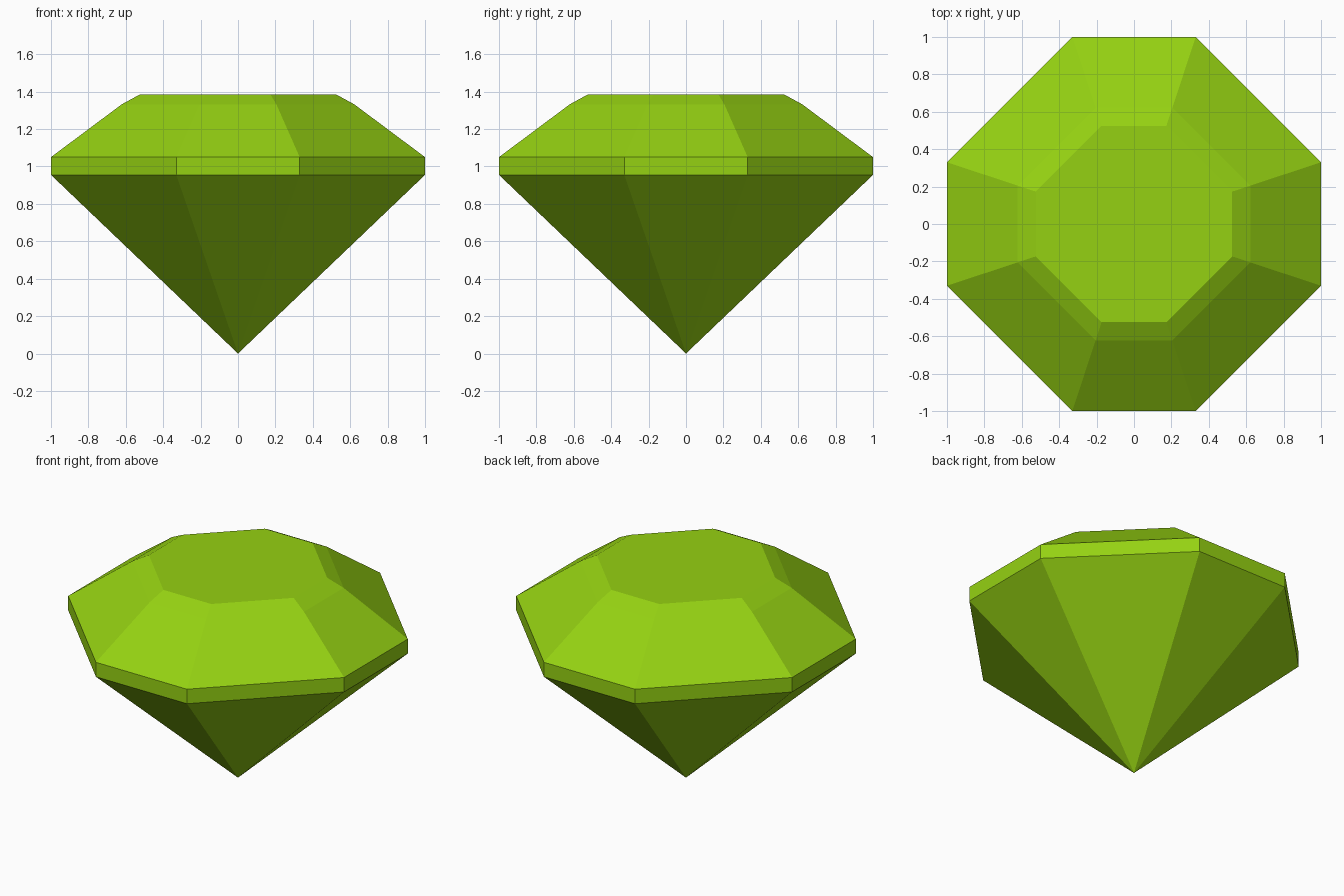
import bpy, bmesh

if "Cube" in bpy.data.objects:
    bpy.data.objects.remove(bpy.data.objects["Cube"])

# One flat gem colour
mat = bpy.data.materials.new("lime green")
mat.diffuse_color = (0.30, 0.64, 0.006, 1.0)
mat.use_nodes = True
mat.node_tree.nodes["Principled BSDF"].inputs["Base Color"].default_value = mat.diffuse_color

# Cut-corner octagon outline (half width 1), counter-clockwise from above
C = 0.33
OUTLINE = [(1, -C), (1, C), (C, 1), (-C, 1), (-1, C), (-1, -C), (-C, -1), (C, -1)]

# (scale, height): girdle bottom, girdle top, crown break, table
PROFILE = [(1.0, 0.955), (1.0, 1.05), (0.622, 1.332), (0.525, 1.385)]

bm = bmesh.new()
rings = [[bm.verts.new((x * s, y * s, z)) for x, y in OUTLINE] for s, z in PROFILE]
tip = bm.verts.new((0, 0, 0))
n = len(OUTLINE)

for i in range(n):
    j = (i + 1) % n
    # Pavilion facets down to the point
    bm.faces.new((tip, rings[0][j], rings[0][i]))
    # Girdle and crown facets
    for low, high in zip(rings, rings[1:]):
        bm.faces.new((low[i], low[j], high[j], high[i]))
# Flat table on top
bm.faces.new(rings[-1])
bmesh.ops.recalc_face_normals(bm, faces=bm.faces)

mesh = bpy.data.meshes.new("cut_gem")
bm.to_mesh(mesh)
bm.free()
mesh.materials.append(mat)
gem = bpy.data.objects.new("cut_gem", mesh)
bpy.context.collection.objects.link(gem)
